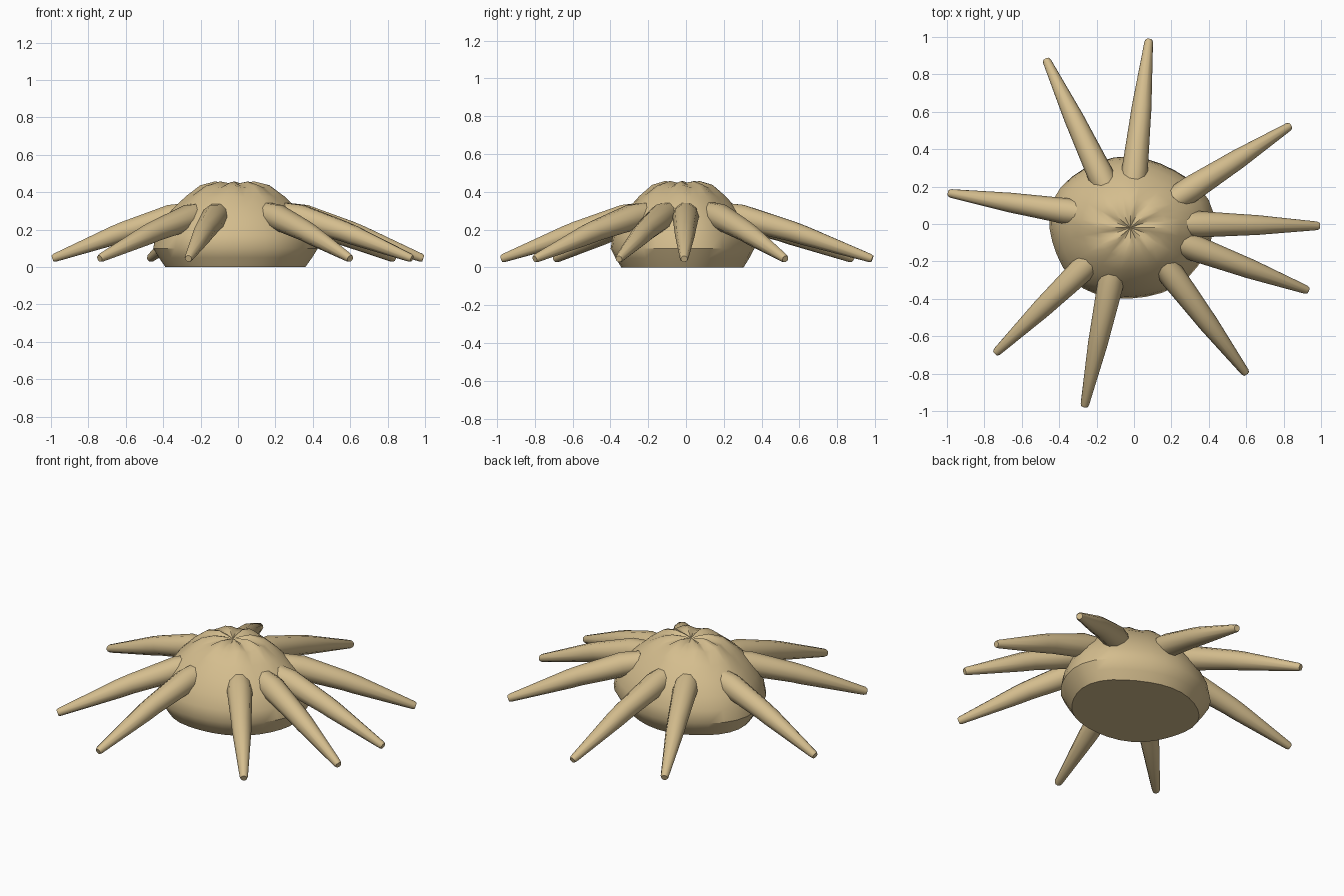
import bpy, bmesh
from math import sin, cos, pi, radians
from mathutils import Vector

cube = bpy.data.objects.get("Cube")
if cube:
    bpy.data.objects.remove(cube, do_unlink=True)

sand = bpy.data.materials.new("sand_tan")
sand.use_nodes = True
tan = (0.66, 0.51, 0.27, 1)
sand.diffuse_color = tan
sand.node_tree.nodes["Principled BSDF"].inputs["Base Color"].default_value = tan


def loft(name, rings, angle):
    """Skin a list of equal rings and cap both ends."""
    bm = bmesh.new()
    loops = [[bm.verts.new(p) for p in ring] for ring in rings]
    for a, b in zip(loops, loops[1:]):
        for i in range(len(a)):
            j = (i + 1) % len(a)
            bm.faces.new((a[i], a[j], b[j], b[i]))
    bm.faces.new(loops[0][::-1])
    # The last ring closes in a fan around its middle
    last = loops[-1]
    middle = bm.verts.new(sum((v.co for v in last), Vector()) / len(last))
    for i in range(len(last)):
        bm.faces.new((last[i], last[(i + 1) % len(last)], middle))
    bmesh.ops.recalc_face_normals(bm, faces=bm.faces)
    mesh = bpy.data.meshes.new(name)
    bm.to_mesh(mesh)
    bm.free()
    mesh.materials.append(sand)
    obj = bpy.data.objects.new(name, mesh)
    bpy.context.collection.objects.link(obj)
    bpy.ops.object.select_all(action="DESELECT")
    obj.select_set(True)
    bpy.context.view_layer.objects.active = obj
    bpy.ops.object.shade_smooth_by_angle(angle=radians(angle))
    return obj


# Dome body: (radius, height, crease depth), with a puckered crown
profile = [(0.85, 0, 0), (0.93, 0.05, 0), (1.0, 0.1, 0), (0.97, 0.17, 0),
           (0.89, 0.24, 0), (0.76, 0.31, 0), (0.6, 0.375, 0.003),
           (0.42, 0.43, 0.008), (0.24, 0.447, 0.012), (0.1, 0.442, 0.008),
           (0.03, 0.438, 0.002)]
SIDES = 32
body_rings = []
for r, z, crease in profile:
    ring = []
    for i in range(SIDES):
        a = 2 * pi * i / SIDES
        lump = 1 + 0.02 * sin(3 * a + 1) + 0.015 * sin(5 * a)
        ring.append(Vector((-0.02 + 0.44 * r * lump * cos(a),
                            -0.02 + 0.38 * r * lump * sin(a),
                            z + crease * cos(8 * a + 0.5))))
    body_rings.append(ring)
loft("body", body_rings, 40)

# Arms: root and tip positions seen from above
arms = [((-0.13, 0.16), (-0.47, 0.88)), ((-0.01, 0.16), (0.08, 0.985)),
        ((0.2, 0.12), (0.835, 0.525)), ((0.24, 0), (0.99, -0.01)),
        ((0.22, -0.09), (0.93, -0.355)), ((0.14, -0.19), (0.6, -0.8)),
        ((-0.1, -0.2), (-0.265, -0.975)), ((-0.17, -0.14), (-0.74, -0.69)),
        ((-0.24, 0.05), (-0.99, 0.165))]
# Each section: distance along the arm, height, radius
sections = [(0, 0.285, 0.066), (0.15, 0.268, 0.07), (0.48, 0.192, 0.056),
            (0.56, 0.17, 0.053), (0.985, 0.05, 0.023), (1, 0.045, 0.018)]
for n, (root, tip) in enumerate(arms, 1):
    root, tip = Vector(root).to_3d(), Vector(tip).to_3d()
    out = (tip - root).normalized()
    side = Vector((-out.y, out.x, 0))
    # Sections tilt to stay square to the drooping arm
    up = (Vector((0, 0, 1)) + out * 0.35).normalized()
    rings = []
    for t, z, r in sections:
        centre = root.lerp(tip, t) + Vector((0, 0, z))
        rings.append([centre + r * (side * cos(2 * pi * k / 10) + up * sin(2 * pi * k / 10))
                      for k in range(10)])
    loft(f"arm_{n}", rings, 50)
